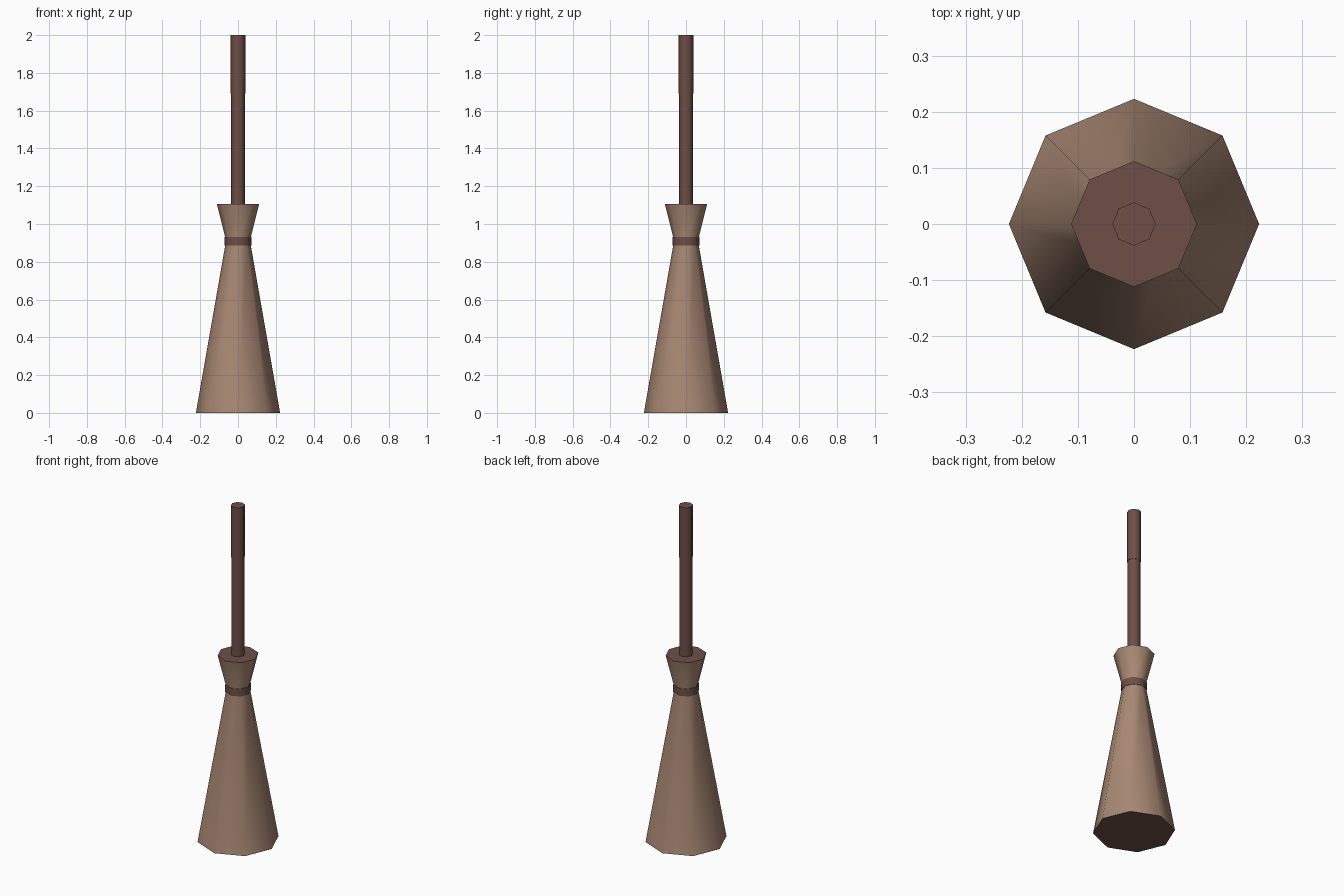
import bpy, bmesh, math

if "Cube" in bpy.data.objects:
    bpy.data.objects.remove(bpy.data.objects["Cube"])

def material(name, col):
    m = bpy.data.materials.new(name)
    m.diffuse_color = (*col, 1)
    m.use_nodes = True
    m.node_tree.nodes["Principled BSDF"].inputs["Base Color"].default_value = m.diffuse_color
    return m

straw = material("straw", (0.39, 0.245, 0.172))
brown = material("dark_brown", (0.153, 0.078, 0.061))

def lathe(name, profile, mats, cap_index=0, sides=8):
    """Eight-sided part from (radius, height) pairs, capped at both ends."""
    bm = bmesh.new()
    rings = [[bm.verts.new((r * math.cos(2 * math.pi * i / sides),
                            r * math.sin(2 * math.pi * i / sides), z))
              for i in range(sides)] for r, z in profile]
    for a, b in zip(rings, rings[1:]):
        for i in range(sides):
            j = (i + 1) % sides
            bm.faces.new((a[i], a[j], b[j], b[i]))
    for cap in (rings[0][::-1], rings[-1]):
        bm.faces.new(cap).material_index = cap_index
    bm.normal_update()
    me = bpy.data.meshes.new(name)
    bm.to_mesh(me)
    bm.free()
    for m in mats:
        me.materials.append(m)
    ob = bpy.data.objects.new(name, me)
    bpy.context.collection.objects.link(ob)
    bpy.context.view_layer.objects.active = ob
    ob.select_set(True)
    bpy.ops.object.shade_smooth_by_angle(angle=math.radians(50))
    ob.select_set(False)
    return ob

# Bristle bundle: long skirt, pinched neck, flared top; dark caps
lathe("bristles", [(0.223, 0), (0.068, 0.885), (0.068, 0.93), (0.112, 1.107)],
      [straw, brown], cap_index=1)
# Binding round the neck
lathe("binding", [(0.0705, 0.885), (0.0705, 0.93)], [brown])
# Stick with a slightly thicker grip
lathe("handle", [(0.036, 1.09), (0.036, 1.69)], [brown])
lathe("grip", [(0.0385, 1.69), (0.0385, 2.0)], [brown])
